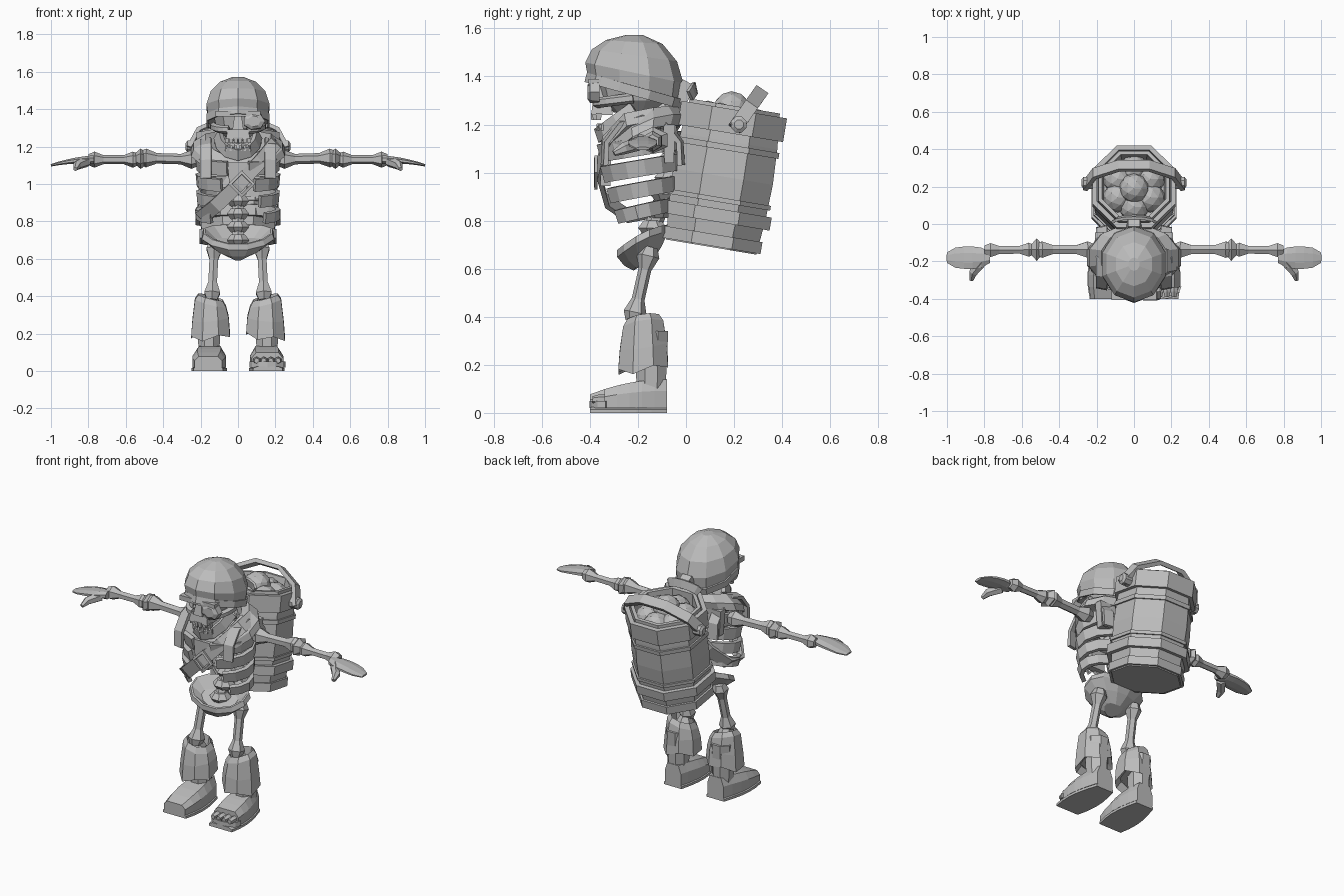
import bpy, bmesh
from math import sin, cos, pi, radians
from mathutils import Vector, Matrix

if "Cube" in bpy.data.objects:
    bpy.data.objects.remove(bpy.data.objects["Cube"])

GREY = (.5, .5, .5, 1)
material = bpy.data.materials.new("plain_grey")
material.use_nodes = True
material.diffuse_color = GREY
material.node_tree.nodes["Principled BSDF"].inputs["Base Color"].default_value = GREY


def finish(name, bm):
    bmesh.ops.recalc_face_normals(bm, faces=bm.faces)
    mesh = bpy.data.meshes.new(name)
    bm.to_mesh(mesh)
    bm.free()
    mesh.materials.append(material)
    bpy.context.scene.collection.objects.link(bpy.data.objects.new(name, mesh))


def loft(name, rings, closed=False):
    """Skin a row of equal rings, capped unless the row is closed."""
    bm = bmesh.new()
    rows = [[bm.verts.new(point) for point in ring] for ring in rings]
    pairs = list(zip(rows, rows[1:]))
    if closed:
        pairs.append((rows[-1], rows[0]))
    else:
        bm.faces.new(rows[0])
        bm.faces.new(rows[-1])
    for low, high in pairs:
        for i in range(len(low)):
            bm.faces.new((low[i - 1], low[i], high[i], high[i - 1]))
    finish(name, bm)


def oval(z, rx, ry, x=0, y=-.18, sides=10, slope=0, roll=0, lift=0, zigzag=0):
    """Level ring, optionally pitched, rolled, raised at its sides or jagged."""
    ring = []
    for i in range(sides):
        angle = 2 * pi * (i + .5) / sides
        c, s = cos(angle), sin(angle)
        height = z + slope * ry * s + roll * rx * c + lift * c * c + zigzag * (-1) ** i
        ring.append(Vector((x + rx * c, y + ry * s, height)))
    return ring


def arc(centre, across, up, first=0, last=180, steps=7):
    """Points on a tilted ellipse between two angles in degrees."""
    angles = [radians(first + (last - first) * i / (steps - 1)) for i in range(steps)]
    return [Vector(centre) + Vector(across) * cos(a) + Vector(up) * sin(a) for a in angles]


def tangents(points, closed=False):
    end = len(points) - 1
    for i in range(end + 1):
        before = points[i - 1] if closed or i else points[0]
        after = points[(i + 1) % len(points)] if closed or i < end else points[end]
        yield (after - before).normalized()


def band(name, points, centre, width, thick, closed=False):
    """Flat strip that follows a path and faces away from a centre."""
    rings = []
    for point, along in zip(points, tangents(points, closed)):
        out = point - Vector(centre)
        out = (out - along * out.dot(along)).normalized()
        side, depth = along.cross(out) * width / 2, out * thick
        rings.append([point - side, point + side, point + side + depth, point - side + depth])
    loft(name, rings, closed)


def tube(name, points, radii, sides=6):
    """Limb along a path with a pair of radii at each point."""
    points, rings = [Vector(p) for p in points], []
    for point, along, (wide, tall) in zip(points, tangents(points), radii):
        guide = Vector((0, 1, 0)) if abs(along.z) > .8 else Vector((0, 0, 1))
        u = along.cross(guide).normalized()
        v = u.cross(along)
        angles = [2 * pi * (i + .5) / sides for i in range(sides)]
        rings.append([point + u * wide * cos(a) + v * tall * sin(a) for a in angles])
    loft(name, rings)


def bone(name, start, end, radius):
    """Straight bone with a knob at each end."""
    start, end = Vector(start), Vector(end)
    knobs = ((0, 1.2), (.12, 1.8), (.3, 1), (.7, 1), (.88, 1.8), (1, 1.2))
    tube(name, [start.lerp(end, t) for t, _ in knobs], [(radius * k, radius * k) for _, k in knobs])


def block(name, place, size, taper=1, tilt=0):
    """Box whose top is scaled by taper, pitched about x."""
    move = Matrix.Translation(place) @ Matrix.Rotation(tilt, 4, 'X')
    half = Vector(size) / 2
    corners = ((-1, -1), (1, -1), (1, 1), (-1, 1))
    loft(name, [[move @ Vector((x * half.x * k, y * half.y * k, z * half.z)) for x, y in corners]
                for z, k in ((-1, 1), (1, taper))])


def shoe(name, side, toe, base, top, fall, grow):
    """Foot-shaped slab from heel to toe, widest at the ball."""
    rings = []
    for i in range(6):
        y = -.08 + (toe + .08) * i / 5
        t = (-y - .08) / .32
        middle, width = side * (.147 + .012 * t), .055 + .035 * sin(2.6 * t) + grow
        height = top * (1 - fall * t * t) - base
        outline = ((-1, 0), (1, 0), (1, .6), (.7, 1), (-.7, 1), (-1, .6))
        rings.append([Vector((middle + width * x, y, base + height * z)) for x, z in outline])
    loft(name, rings)


# Skull and cap
loft("skull", [oval(z, r, r + .02, y=-.21) for z, r in ((1.25, .07), (1.3, .12), (1.38, .14))])
dome = []
for i in range(5):
    a = radians(25 * i - 20)
    dome.append(oval(1.4 + .175 * sin(a), .178 * cos(a), .205 * cos(a), y=-.215,
                     slope=.07 * (i - 4)))
loft("head_cap", dome)
band("cap_hem", dome[0], (0, -.2, 1.34), width=.04, thick=.01, closed=True)
block("cap_knot", (0, -.01, 1.335), (.08, .07, .09), taper=.8, tilt=-.5)
band("knot_tails", arc((0, .01, 1.32), (.1, 0, 0), (0, .02, .03)), (0, -.2, 1.3), .05, .015)

# Face with open sockets
block("brow", (0, -.355, 1.375), (.24, .1, .03))
block("nose_bridge", (0, -.365, 1.33), (.06, .07, .08), taper=.6)
block("upper_jaw", (0, -.35, 1.265), (.13, .09, .05), taper=.85)
band("lower_jaw", arc((0, -.21, 1.26), (.095, 0, 0), (0, -.14, -.1)), (0, -.2, 1.21), .06, .025)
tube("eye_patch", [(.085, y, 1.335) for y in (-.36, -.4, -.41)],
     [(.06, .05), (.06, .045), (.035, .03)], sides=7)
for i in range(6):
    x = .024 * (i - 2.5)
    y = 6 * x * x - .385
    block("upper_tooth", (x, y, 1.233), (.018, .02, .03), taper=1.2)
    block("lower_tooth", (x, y + .02, 1.19), (.018, .02, .03), taper=.7)

# Spine
spine = []
for i in range(9):
    z = .7 + .07 * i
    y = -.06 - .11 * min(1, abs(z - 1.06) / .36) ** 1.5
    spine.append((0, y, z))
    tube("vertebra", [(0, y, z + rise) for rise in (-.03, 0, .03)],
         [(r, r) for r in (.04, .065, .04)], sides=8)
tube("spinal_cord", spine, [(.035, .035)] * len(spine))

# Pelvis, breastbone and scarf
hips = ((.68, .12, .06), (.73, .18, .1), (.73, .19, .11), (.7, .2, .11), (.65, .14, .08), (.61, .06, .04))
loft("pelvis", [oval(*row, sides=12, slope=.5, lift=.02) for row in hips])
block("breastbone", (0, -.335, 1.03), (.09, .04, .17), taper=1.2)
drape = ((1.12, .26, .165), (1.16, .245, .18), (1.205, .18, .15), (1.185, .13, .12), (1.12, .12, .12))
loft("scarf", [oval(*row, sides=12, slope=.45, lift=.05) for row in drape], closed=True)

# Chest strap with buckle
band("chest_strap", oval(1.03, .2, .165, y=-.19, slope=.2, roll=1), (0, -.19, 1.03),
     width=.075, thick=.02, closed=True)
band("buckle", arc((.02, -.37, 1), (.06, 0, 0), (0, 0, .06), last=270, steps=4), (.02, 0, 1),
     width=.02, thick=.012, closed=True)

for s, side in ((1, "left_"), (-1, "right_")):
    # Cheek, ribs and shoulder
    tube(side + "cheekbone", arc((s * .05, -.22, 1.31), (0, -.15, -.02), (s * .08, 0, 0), last=90),
         [(.022, .022)] * 7)
    for i in range(4):
        z = 1.13 - .09 * i
        ry = .155 - .005 * i * i
        band(side + "rib", arc((0, -.19, z - .02), (0, ry, .025), (s * .2, 0, 0), 12, 165 - 9 * i),
             (0, -.19, z), width=.075 - .006 * i, thick=.025)
    block(side + "shoulder_blade", (s * .13, -.07, 1.12), (.13, .04, .16), taper=1.2)
    bone(side + "collar_bone", (s * .03, -.3, 1.13), (s * .23, -.16, 1.16), .02)
    band(side + "shoulder_strap", arc((s * .17, -.18, 1.07), (0, -.155, 0), (0, 0, .155), -15, 195),
         (s * .14, -.18, 1.07), width=.06, thick=.02)

    # Arm and hand
    bone(side + "upper_arm", (s * .21, -.137, 1.13), (s * .53, -.137, 1.14), .028)
    tube(side + "elbow", [(s * x, -.137, 1.135) for x in (.49, .52, .55)],
         [(.03, .03), (.07, .055), (.03, .03)])
    bone(side + "forearm", (s * .53, -.137, 1.13), (s * .8, -.14, 1.13), .024)
    steps = [i / 5 for i in range(6)]
    tube(side + "hand", [(s * (.77 + .23 * t), -.18, 1.13 - .03 * t * t) for t in steps],
         [(.03 + .035 * abs(sin(pi * t)) ** .4, .025 - .018 * t) for t in steps], sides=8)
    tube(side + "thumb", [(s * .81, -.2, 1.12), (s * .86, -.26, 1.1), (s * .87, -.3, 1.08)],
         [(r, r) for r in (.03, .025, .012)])

    # Leg and boot
    bone(side + "thigh", (s * .125, -.15, .69), (s * .14, -.22, .38), .027)
    bone(side + "shin", (s * .14, -.2, .4), (s * .15, -.15, .1), .028)
    loft(side + "boot_shaft", [oval(z, .055 + .05 * z, .06 + .05 * z, x=s * .155, y=-.145, sides=8)
                               for z in (.02, .15, .34)])
    fold = ((.33, .06), (.395, .07), (.365, .09), (.28, .105), (.19, .112), (.22, .08))
    loft(side + "boot_cuff", [oval(z, r, r, x=s * .147, y=-.178, sides=8, slope=.15,
                                   roll=s * .25 if z > .3 else s * -.1,
                                   zigzag=.012 if z < .25 else 0) for z, r in fold])
    shoe(side + "boot_foot", s, -.34 if s > 0 else -.4, base=.02, top=.14, fall=.45, grow=0)
    shoe(side + "boot_sole", s, -.4, base=0, top=.025, fall=0, grow=.005)

# Bare toes in the torn left boot
for i in range(4):
    tube("toe", [(.1 + .038 * i, y, .055) for y in (-.32, -.36, -.39)],
         [(r, r) for r in (.02, .022, .014)])
band("torn_boot_tip", arc((.157, -.33, .035), (.085, 0, 0), (0, -.06, 0)), (.157, -.3, .035), .03, .012)

# Eight-sided basket leaning back
DEPTH = .595
lean = Matrix.Translation((0, .105, .69)) @ Matrix.Rotation(radians(-9.5), 4, 'X')


def stave_ring(z, inset=0):
    radius = (.19 + .02 * sin(pi * z / DEPTH) - inset) / cos(pi / 8)
    return [lean @ point for point in oval(z, radius, radius, y=0, sides=8)]


walls = [stave_ring(DEPTH * i / 4) for i in range(5)]
loft("basket", walls + [stave_ring(DEPTH, .02), stave_ring(.5, .04)])
for z, width, thick in ((.03, .05, .015), (.135, .055, .027), (.2, .02, .01),
                        (.42, .025, .01), (.53, .1, .028)):
    band("basket_hoop", stave_ring(z), lean @ Vector((0, 0, z)), width, thick, closed=True)

# Handle and pegs
band("basket_handle", arc((0, .2, 1.18), (.25, 0, 0), (0, .11, .155), steps=6), (0, .16, 1.12), .06, .025)
for s, side in ((1, "left_"), (-1, "right_")):
    tube(side + "handle_peg", [(s * x, .22, 1.2) for x in (.22, .27, .28)],
         [(r, r) for r in (.035, .035, .02)], sides=8)

# Round load heaped in the basket
heap = [lean @ point for point in oval(.52, .1, .1, y=0, sides=6)]
for place in heap + [lean @ Vector((0, -.01, .575))]:
    bm = bmesh.new()
    bmesh.ops.create_icosphere(bm, subdivisions=2, radius=.08, matrix=Matrix.Translation(place))
    finish("basket_load", bm)
